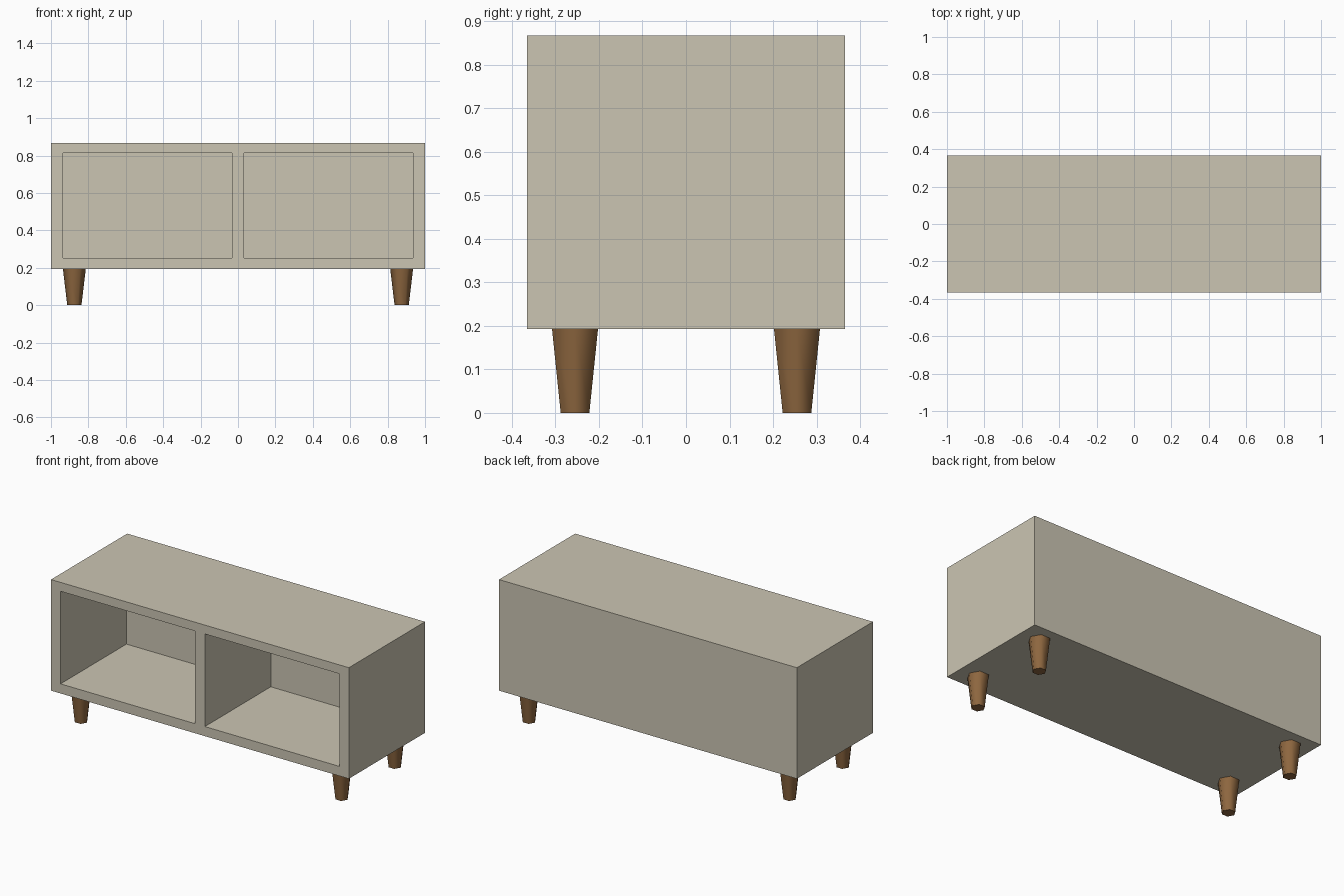
import bpy, bmesh, math
from mathutils import Matrix

if "Cube" in bpy.data.objects:
    bpy.data.objects.remove(bpy.data.objects["Cube"])


def material(name, rgb):
    m = bpy.data.materials.new(name)
    m.diffuse_color = (*rgb, 1)
    m.use_nodes = True
    m.node_tree.nodes["Principled BSDF"].inputs["Base Color"].default_value = m.diffuse_color
    return m


PAINT = material("warm_beige", (0.60, 0.56, 0.45))
WOOD = material("brown_wood", (0.27, 0.135, 0.05))

HALF_W, HALF_D = 1.0, 0.365
BOTTOM, TOP = 0.193, 0.867
OPEN_X, OPEN_BOTTOM, OPEN_TOP = (0.033, 0.936), 0.251, 0.813
DEPTH = 0.632


def add_object(name, bm, mat):
    mesh = bpy.data.meshes.new(name)
    bm.normal_update()
    bm.to_mesh(mesh)
    bm.free()
    obj = bpy.data.objects.new(name, mesh)
    bpy.context.collection.objects.link(obj)
    mesh.materials.append(mat)
    return obj


# Cabinet: a front grid whose two inner cells become open compartments
bm = bmesh.new()
xs = [-HALF_W, -OPEN_X[1], -OPEN_X[0], OPEN_X[0], OPEN_X[1], HALF_W]
zs = [BOTTOM, OPEN_BOTTOM, OPEN_TOP, TOP]
grid = [[bm.verts.new((x, -HALF_D, z)) for z in zs] for x in xs]
cells = {}
for i in range(5):
    for j in range(3):
        cells[i, j] = bm.faces.new((grid[i][j], grid[i + 1][j],
                                    grid[i + 1][j + 1], grid[i][j + 1]))


def push_back(edges, faces, distance):
    """Extrude a border towards the back and close it with faces."""
    for e in edges:
        a, b = e
        a2, b2 = (bm.verts.new((v.co.x, v.co.y + distance, v.co.z)) for v in (a, b))
        faces.append(bm.faces.new((a, b, b2, a2)))


# Compartment linings and their back panels
for i in (1, 3):
    ring = list(cells[i, 1].verts)
    bm.faces.remove(cells[i, 1])
    lining = []
    push_back([(ring[k], ring[(k + 1) % 4]) for k in range(4)], lining, DEPTH)
    bm.faces.new([bm.verts.new((v.co.x, v.co.y + DEPTH, v.co.z)) for v in ring])

# Outer sides, top, bottom and back of the cabinet
border = ([grid[i][0] for i in range(6)] + [grid[5][j] for j in (1, 2, 3)]
          + [grid[i][3] for i in range(4, -1, -1)] + [grid[0][j] for j in (2, 1)])
push_back([(border[k], border[(k + 1) % len(border)]) for k in range(len(border))],
          [], 2 * HALF_D)
bm.faces.new([bm.verts.new((v.co.x, HALF_D, v.co.z)) for v in border])
bmesh.ops.remove_doubles(bm, verts=bm.verts[:], dist=0.0001)
bmesh.ops.recalc_face_normals(bm, faces=bm.faces[:])
bmesh.ops.dissolve_limit(bm, angle_limit=math.radians(1),
                         verts=bm.verts[:], edges=bm.edges[:])
add_object("cabinet", bm, PAINT)

# Four tapered six-sided legs
for side, sx in (("left", -1), ("right", 1)):
    for end, sy in (("front", -1), ("back", 1)):
        bm = bmesh.new()
        bmesh.ops.create_cone(
            bm, cap_ends=True, segments=6, radius1=0.038, radius2=0.061, depth=BOTTOM,
            matrix=Matrix.Translation((0.875 * sx, 0.255 * sy, BOTTOM / 2))
            @ Matrix.Rotation(math.radians(30), 4, "Z"))
        # Put two corners on the x axis
        x0 = 0.875 * sx
        if max(v.co.x - x0 for v in bm.verts) < 0.06:
            bmesh.ops.rotate(bm, verts=bm.verts[:], cent=(x0, 0.255 * sy, 0),
                             matrix=Matrix.Rotation(math.radians(30), 3, "Z"))
        leg = add_object(f"{end}_{side}_leg", bm, WOOD)
        bpy.ops.object.select_all(action="DESELECT")
        leg.select_set(True)
        bpy.context.view_layer.objects.active = leg
        bpy.ops.object.shade_smooth_by_angle(angle=math.radians(65))
